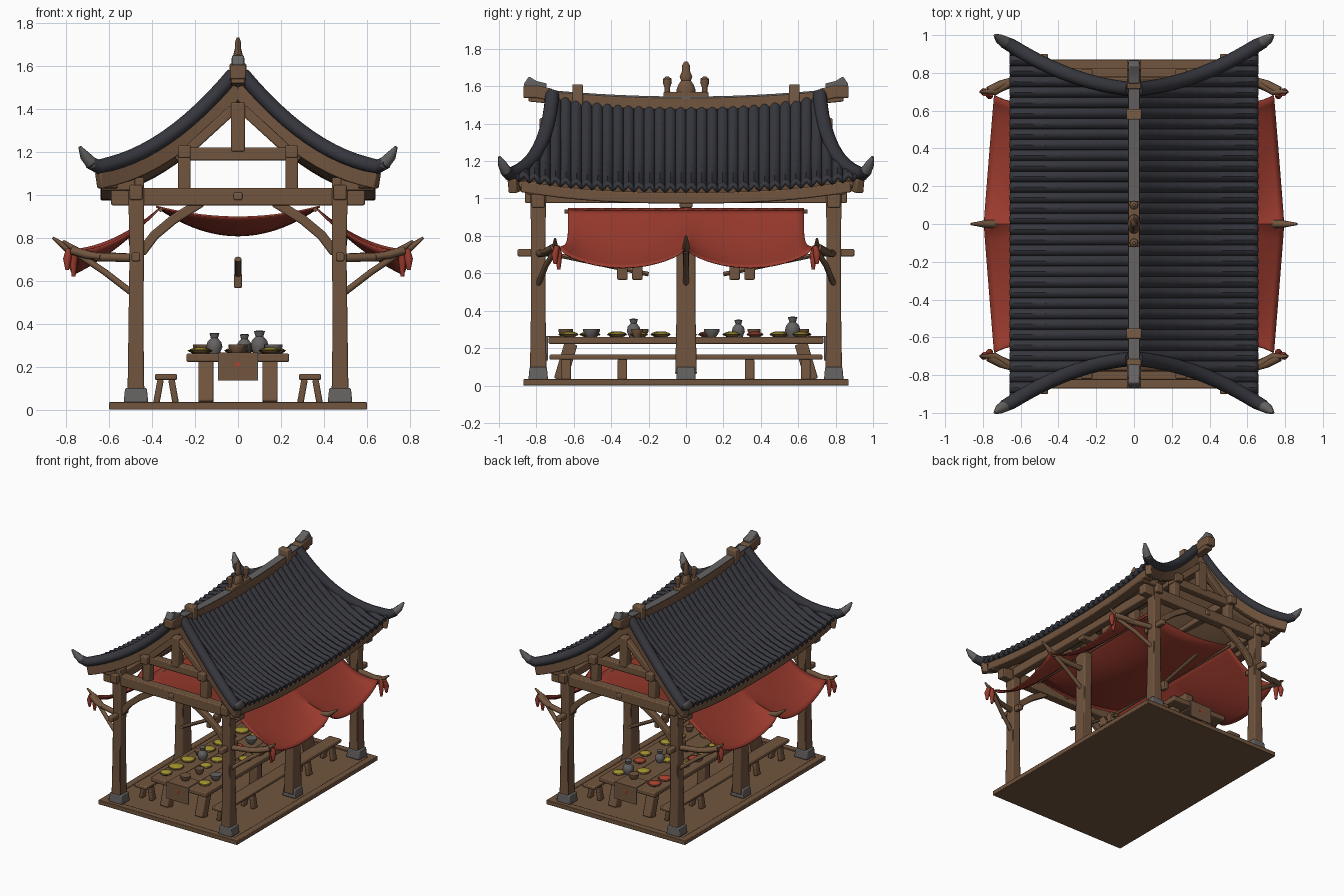
import bpy, bmesh, math, random
from mathutils import Vector

if "Cube" in bpy.data.objects:
    bpy.data.objects.remove(bpy.data.objects["Cube"])

random.seed(4)


def material(name, r, g, b):
    m = bpy.data.materials.new(name)
    m.diffuse_color = (r, g, b, 1)
    m.use_nodes = True
    m.node_tree.nodes["Principled BSDF"].inputs["Base Color"].default_value = m.diffuse_color
    return m


WOOD = material("brown wood", 0.165, 0.09, 0.048)
PALE = material("worn brown wood", 0.185, 0.108, 0.06)
SLATE = material("dark slate tile", 0.036, 0.037, 0.046)
RED = material("red cloth", 0.32, 0.042, 0.026)
STONE = material("grey stone", 0.13, 0.122, 0.12)
YELLOW = material("yellow food", 0.38, 0.31, 0.03)
SCARLET = material("scarlet food", 0.42, 0.06, 0.03)


def finish(name, bm, mat, bevel=0.0, thick=0.0):
    me = bpy.data.meshes.new(name)
    bmesh.ops.recalc_face_normals(bm, faces=bm.faces)
    bm.to_mesh(me)
    bm.free()
    me.materials.append(mat)
    ob = bpy.data.objects.new(name, me)
    bpy.context.collection.objects.link(ob)
    if thick:
        m = ob.modifiers.new("thickness", 'SOLIDIFY')
        m.thickness, m.offset = thick, 0
    if bevel:
        m = ob.modifiers.new("worn_edges", 'BEVEL')
        m.width, m.segments = bevel, 2
    return ob


def sweep(name, pts, w, h, mat, n=4, taper=None, bevel=0.007):
    """Sweep a rectangle (n=4) or ellipse along a path; taper = scale per point."""
    pts = [Vector(p) for p in pts]
    d = (pts[-1] - pts[0]).normalized()
    ref = Vector((0, 1, 0)) if abs(d.z) > 0.95 else Vector((0, 0, 1))
    k, off = (math.sqrt(0.5), math.pi / 4) if n == 4 else (0.5, 0)
    bm, rings = bmesh.new(), []
    for i, p in enumerate(pts):
        t = (pts[min(i + 1, len(pts) - 1)] - pts[max(i - 1, 0)]).normalized()
        side = t.cross(ref).normalized()
        up = side.cross(t)
        s = taper[i] if taper else 1
        rings.append([bm.verts.new(p + side * (math.cos(a) * w * k * s) + up * (math.sin(a) * h * k * s))
                      for a in (off + j * math.tau / n for j in range(n))])
    for a, b in zip(rings, rings[1:]):
        for j in range(n):
            bm.faces.new((a[j], a[(j + 1) % n], b[(j + 1) % n], b[j]))
    bm.faces.new(rings[0])
    bm.faces.new(rings[-1])
    return finish(name, bm, mat, bevel if n == 4 else 0)


def box(name, x0, x1, y0, y1, z0, z1, mat, bevel=0.007):
    xm, ym = (x0 + x1) / 2, (y0 + y1) / 2
    return sweep(name, [(xm, ym, z0), (xm, ym, z1)], x1 - x0, y1 - y0, mat, bevel=bevel)


def lathe(name, x, y, z, prof, mat, n=14, flat=1.0):
    return sweep(name, [(x, y, z + h) for r, h in prof], 2 * flat, 2, mat, n, [r for r, h in prof])


def grid(name, f, nu, nv, mat, thick, weld=False):
    bm = bmesh.new()
    v = [[bm.verts.new(f(i / nu, j / nv)) for j in range(nv + 1)] for i in range(nu + 1)]
    for i in range(nu):
        for j in range(nv):
            bm.faces.new((v[i][j], v[i + 1][j], v[i + 1][j + 1], v[i][j + 1]))
    if weld:
        bmesh.ops.remove_doubles(bm, verts=bm.verts, dist=0.0005)
    return finish(name, bm, mat, 0, thick)


# Roof surface: s runs ridge to eave, y along the ridge
def edge(s):
    return 0.72 + 0.06 * s + 0.17 * s * s


def roof_z(s, y):
    return 1.47 - 0.75 * s + 0.32 * s * s + 0.07 * min(1, abs(y) / edge(s)) ** 2.5


for sx in (-1, 1):
    def tiles(u, v):
        y = -0.95 + 1.9 * v
        y = max(-edge(u), min(edge(u), y))
        rib = 0.026 * abs(math.sin(math.pi * 34 * (y + 0.95) / 1.9)) ** 1.3
        lap = 0.005 * ((u * 9) % 1)
        return (sx * (0.01 + 0.645 * u), y, roof_z(u, y) + rib + lap)

    def boards(u, v):
        y = (2 * v - 1) * (edge(u) - 0.02)
        return (sx * 0.63 * u, y, roof_z(u, y) - 0.03)
    grid("roof_tiles", tiles, 27, 34 * 8, SLATE, 0.022, True)
    grid("roof_boards", boards, 16, 20, WOOD, 0.035)
    # eave board under the tile edge, rising at the corners
    sweep("eave_beam", [(sx * 0.6, y, roof_z(0.94, y) - 0.045) for y in
                        [-0.88 + 0.11 * i for i in range(17)]], 0.08, 0.06, WOOD)
    for sy in (-1, 1):
        # swept verge ridge with upturned horn
        path = [(sx * (0.02 + 0.63 * s), sy * (edge(s) - 0.005), roof_z(s, 9) + 0.02)
                for s in [i / 12 for i in range(13)]]
        path += [(sx * 0.69, sy * 0.965, 1.15)]
        sweep("verge_ridge", path, 0.075, 0.07, SLATE, 12, [1] * 12 + [0.97, 0.85])
        sweep("verge_horn", [(sx * 0.675, sy * 0.958, 1.14), (sx * 0.712, sy * 0.98, 1.18),
                             (sx * 0.736, sy * 0.999, 1.222)], 0.065, 0.06, STONE, 12, [1, 0.8, 0.25])
        sweep("barge_board", [(sx * (0.65 * s), sy * (edge(s) - 0.018), roof_z(s, 9) - 0.045)
                              for s in [i / 10 for i in range(11)]], 0.05, 0.075, WOOD)
        box("eave_bracket", *sorted((sx * 0.48, sx * 0.635)), *sorted((sy * 0.77, sy * 0.85)), 1.02, 1.09, WOOD)

# Ridge beam, cap, end blocks and centre finial
ys = [-0.84 + 0.12 * i for i in range(15)]
sweep("ridge_beam", [(0, y, 1.505 + 0.065 * y * y) for y in ys], 0.065, 0.065, WOOD)
sweep("ridge_cap", [(0, y, 1.54 + 0.065 * y * y) for y in ys], 0.06, 0.01, STONE, bevel=0)
for sy in (-1, 1):
    box("ridge_block", -0.04, 0.04, sy * 0.58 - 0.028, sy * 0.58 + 0.028, 1.48, 1.61, PALE)
    sweep("ridge_end", [(0, sy * 0.72, 1.555), (0, sy * 0.80, 1.57), (0, sy * 0.87, 1.57)], 0.075, 0.065, WOOD)
    sweep("ridge_end_horn", [(0, sy * 0.75, 1.585), (0, sy * 0.81, 1.60), (0, sy * 0.855, 1.63)],
          0.062, 0.06, STONE, taper=[1, 1, 0.9])
    lathe("side_finial", 0, sy * 0.1, 1.53, [(0.02, 0), (0.014, 0.06), (0.024, 0.09), (0.022, 0.11), (0.008, 0.122)], WOOD, 12)
box("finial_base", -0.03, 0.03, -0.12, 0.12, 1.52, 1.57, WOOD)
lathe("centre_finial", 0, 0, 1.55, [(0.045, 0), (0.052, 0.03), (0.04, 0.06), (0.026, 0.08), (0.034, 0.10),
                                    (0.022, 0.13), (0.022, 0.16), (0.008, 0.182)], WOOD, 12, 0.65)

# Floor
box("floor", -0.6, 0.6, -0.87, 0.87, 0, 0.026, WOOD, 0.004)
for s in (-1, 1):
    box("floor_edge_side", s * 0.575 - 0.025, s * 0.575 + 0.025, -0.87, 0.87, 0.01, 0.034, WOOD, 0.004)
    box("floor_edge_end", -0.6, 0.6, s * 0.845 - 0.025, s * 0.845 + 0.025, 0.01, 0.034, WOOD, 0.004)

# Posts and braces; the middle posts stop under the awning
for sx in (-1, 1):
    for y in (-0.79, 0, 0.79):
        x = sx * 0.475
        sweep("post_footing", [(x, y, 0.03), (x, y, 0.1)], 0.115, 0.105, STONE, taper=[1, 0.88])
        wide, top = (0.11, 0.83) if y == 0 else (0.085, 1.08)
        sweep("post", [(x, y, 0.06), (x, y, 0.4), (x - sx * 0.004, y, 0.75), (x, y, top)], 0.075, wide, WOOD,
              taper=[1.05, 0.92, 0.9, 1])
        if y:
            sweep("curved_brace", [(sx * 0.45, y, 0.73), (sx * 0.39, y, 0.81), (sx * 0.30, y, 0.885),
                                   (sx * 0.17, y, 0.965)], 0.04, 0.045, WOOD)
    sweep("side_beam", [(sx * 0.475, -0.86, 1.01), (sx * 0.475, 0.86, 1.01)], 0.06, 0.07, WOOD)
    sweep("purlin", [(sx * 0.25, -0.82, 1.2), (sx * 0.25, 0.82, 1.2)], 0.06, 0.06, WOOD)
sweep("ridge_purlin", [(0, -0.76, 1.4), (0, 0.76, 1.4)], 0.065, 0.055, WOOD)

# Gable trusses
for y in (-0.79, 0, 0.79):
    reach = 0.59 if y else 0.5
    sweep("tie_beam", [(-reach, y, 0.99), (reach, y, 0.99)], 0.07, 0.08, WOOD)
    g = y * 0.95
    sweep("collar_beam", [(-0.29, g, 1.19), (0.29, g, 1.19)], 0.06, 0.06, WOOD)
    sweep("king_post", [(0, g, 1.2), (0, g, 1.43)], 0.065, 0.065, WOOD)
    for sx in (-1, 1):
        sweep("truss_strut", [(sx * 0.25, g, 1.02), (sx * 0.25, g, 1.21)], 0.06, 0.065, WOOD)
        sweep("truss_rafter", [(sx * 0.02, g, 1.40), (sx * 0.25, g, 1.19)], 0.05, 0.045, WOOD)
for sy in (-1, 1):
    box("beam_peg", -0.02, 0.02, sy * 0.79 - 0.045, sy * 0.79 + 0.045, 0.975, 1.01, PALE)

# Cloth: canopy sagging both ways inside and an awning on each side
grid("inner_canopy", lambda u, v: (0.76 * (u - 0.5), 1.26 * (v - 0.5),
     0.945 - (0.05 + 0.085 * (1 - (2 * v - 1) ** 2)) * (1 - (2 * u - 1) ** 2)), 18, 14, RED, 0.008)
for sx in (-1, 1):
    def awning(t, v):
        y = (2 * v - 1) * (0.63 + 0.05 * t ** 4)
        sag = abs(math.sin(math.tau * v)) ** 0.6
        x = 0.36 + t * (0.435 - 0.055 * abs(2 * v - 1))
        return (sx * x, y, 0.94 - 0.38 * t + 0.18 * t * t - 0.11 * sag * t ** 1.6)
    grid("awning", awning, 14, 36, RED, 0.008)
    sweep("awning_rail", [(sx * 0.36, -0.65, 0.93), (sx * 0.36, 0.65, 0.93)], 0.02, 0.02, WOOD, 12)
    # awning arms with props and cloth knots
    sweep("awning_arm", [(sx * 0.47, 0, 0.705), (sx * 0.68, 0, 0.715), (sx * 0.79, 0, 0.745), (sx * 0.863, 0, 0.80)],
          0.04, 0.04, WOOD, 12, [1, 1, 1, 0.3])
    sweep("awning_prop", [(sx * 0.49, 0, 0.54), (sx * 0.62, 0, 0.64), (sx * 0.74, 0, 0.72)], 0.03, 0.03, WOOD, 12)
    for sy in (-1, 1):
        sweep("awning_arm", [(sx * 0.47, sy * 0.79, 0.705), (sx * 0.65, sy * 0.75, 0.71), (sx * 0.74, sy * 0.7, 0.73),
                             (sx * 0.815, sy * 0.7, 0.785)], 0.04, 0.04, WOOD, 12, [1, 1, 1, 0.3])
        sweep("awning_fork", [(sx * 0.64, sy * 0.765, 0.71), (sx * 0.70, sy * 0.74, 0.72), (sx * 0.77, sy * 0.705, 0.74)],
              0.045, 0.04, WOOD, 12, [0.6, 1, 1])
        sweep("awning_prop", [(sx * 0.49, sy * 0.79, 0.54), (sx * 0.62, sy * 0.75, 0.64),
                              (sx * 0.74, sy * 0.7, 0.72)], 0.03, 0.03, WOOD, 12)
        sweep("post_crossbar", [(sx * 0.475, sy * 0.7, 0.71), (sx * 0.475, sy * 0.9, 0.71)], 0.04, 0.04, WOOD)
        for dx, dy, low in ((0.765, 0.68, 0.62), (0.795, 0.70, 0.65)):
            sweep("cloth_knot", [(sx * dx * 0.99, sy * 0.69, 0.745), (sx * dx, sy * dy, 0.70), (sx * dx, sy * dy, low)],
                  0.035, 0.035, RED, 12, [0.8, 1.1, 0.5])

# Hanging rods above the table
for sy in (-1, 1):
    sweep("hanging_rod", [(0, sy * 0.7, 0.70), (0, sy * 0.2, 0.595)], 0.032, 0.024, WOOD, 12)
    for y in (0.26, 0.34):
        box("rod_block", -0.018, 0.018, sy * y - 0.028, sy * y + 0.028, 0.565, 0.635, WOOD)

# Table with end cloths
for i in range(3):
    box("table_plank", -0.24 + 0.16 * i, -0.082 + 0.16 * i, -0.735, 0.735, 0.222, 0.26, WOOD)
for sx in (-1, 1):
    for y in (-0.64, 0, 0.64):
        sweep("table_leg", [(sx * 0.15, y * 1.05, 0.03), (sx * 0.15, y * 0.96, 0.225)], 0.07, 0.07, WOOD)
for sy in (-1, 1):
    a, b = sorted((sy * 0.74, sy * 0.748))
    box("table_cloth_drop", -0.09, 0.09, a, b, 0.135, 0.264, WOOD, 0)
    box("table_cloth_top", -0.09, 0.09, *sorted((sy * 0.6, sy * 0.748)), 0.259, 0.265, WOOD, 0)
    for x in (-0.09, 0.09):
        box("cloth_border", x - 0.004, x + 0.004, a - 0.001, b + 0.001, 0.135, 0.265, STONE, 0)
    sweep("cloth_diamond", [(0, sy * 0.751, 0.195), (0, sy * 0.751, 0.21), (0, sy * 0.751, 0.225)], 0.03, 0.004,
          SCARLET, taper=[0.05, 1, 0.05], bevel=0)

# Benches with splayed legs
for sx in (-1, 1):
    box("bench_seat", sx * 0.335 - 0.052, sx * 0.335 + 0.052, -0.73, 0.73, 0.138, 0.165, WOOD)
    for y in (-0.64, -0.34, 0.34, 0.64):
        for d in (-1, 1):
            sweep("bench_leg", [(sx * 0.335 + d * 0.045, y, 0.03), (sx * 0.335 + d * 0.025, y, 0.14)], 0.03, 0.05, WOOD)

# Dishes, food and jugs
for i in range(11):
    for x in (-0.16, 0, 0.16):
        y = -0.63 + 0.126 * i + random.uniform(-0.015, 0.015)
        x += random.uniform(-0.02, 0.02)
        k, r = random.random(), random.uniform(0.044, 0.06)
        if k < 0.66:
            lathe("plate", x, y, 0.26, [(r * 0.6, 0), (r, 0.014), (r * 0.96, 0.016)], WOOD)
            lathe("food", x, y, 0.268, [(r * 0.9, 0), (r * 0.85, 0.012), (r * 0.4, 0.02)],
                  SCARLET if k < 0.1 else YELLOW, 12)
        elif k < 0.94:
            r *= 0.8
            lathe("bowl", x, y, 0.26, [(r * 0.5, 0), (r * 0.9, 0.03), (r * 0.9, 0.042), (r * 0.75, 0.042), (r * 0.4, 0.022)],
                  STONE if k < 0.75 else WOOD)
for x, y, s in ((0.1, 0.57, 1), (-0.11, -0.28, 0.9), (0.03, 0.28, 0.85)):
    lathe("jug", x, y, 0.26, [(0.028 * s, 0), (0.042 * s, 0.035 * s), (0.036 * s, 0.06 * s), (0.018 * s, 0.08 * s),
                              (0.026 * s, 0.105 * s), (0.01, 0.108 * s)], STONE)

# Smooth shading with sharp edges kept
for ob in bpy.context.collection.objects:
    ob.select_set(True)
    bpy.context.view_layer.objects.active = ob
bpy.ops.object.shade_smooth_by_angle(angle=math.radians(35))
